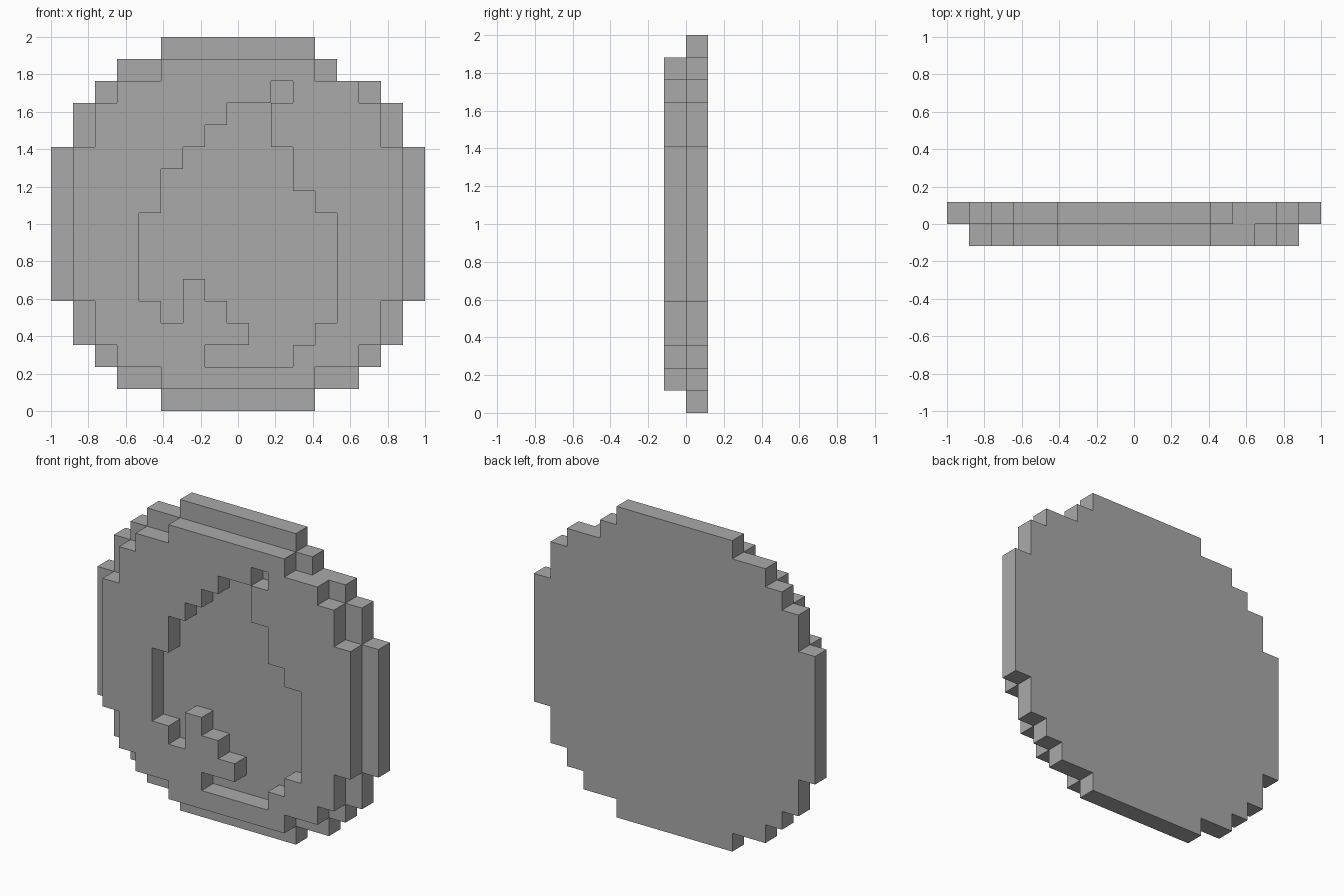
import bpy
import bmesh

if "Cube" in bpy.data.objects:
    bpy.data.objects.remove(bpy.data.objects["Cube"], do_unlink=True)

U = 2 / 17  # one block

grey = bpy.data.materials.new("plain grey")
grey.use_nodes = True
grey.diffuse_color = (0.4, 0.4, 0.4, 1)
grey.node_tree.nodes["Principled BSDF"].inputs["Base Color"].default_value = (0.4, 0.4, 0.4, 1)


def cells(bands):
    """Blocks from bands of (first row, last row, left column, right column)."""
    return {(c, r) for r0, r1, c0, c1 in bands
            for r in range(r0, r1 + 1) for c in range(c0, c1)}


def slab(name, blocks, y0, y1, back=False, joined=frozenset()):
    """One-block-thick slab; no walls towards blocks in joined."""
    bm = bmesh.new()

    def quad(*pts):
        bm.faces.new([bm.verts.new((c * U - 1, y, r * U)) for c, y, r in pts])

    for c, r in blocks:
        ring = [(c, r), (c + 1, r), (c + 1, r + 1), (c, r + 1)]
        quad(*[(a, y0, b) for a, b in ring])
        if back:
            quad(*[(a, y1, b) for a, b in reversed(ring)])
        # side walls: bottom, right, top, left
        for i, (dc, dr) in enumerate([(0, -1), (1, 0), (0, 1), (-1, 0)]):
            if (c + dc, r + dr) in blocks or (c + dc, r + dr) in joined:
                continue
            (a, b), (d, e) = ring[i], ring[(i + 1) % 4]
            quad((a, y0, b), (a, y1, b), (d, y1, e), (d, y0, e))
    bmesh.ops.remove_doubles(bm, verts=bm.verts[:], dist=1e-4)
    bmesh.ops.recalc_face_normals(bm, faces=bm.faces[:]) if back else None
    mesh = bpy.data.meshes.new(name)
    bm.to_mesh(mesh)
    bm.free()
    mesh.materials.append(grey)
    obj = bpy.data.objects.new(name, mesh)
    bpy.context.collection.objects.link(obj)
    return obj


# Round back plate, one corner block missing near the top
plate = cells([(0, 0, 5, 12), (1, 1, 3, 14), (2, 2, 2, 15), (3, 4, 1, 16),
               (5, 11, 0, 17), (12, 13, 1, 16), (14, 14, 2, 15),
               (15, 15, 3, 13), (16, 16, 5, 12)])

# Smaller round front layer
disc = cells([(1, 1, 5, 12), (2, 2, 3, 14), (3, 4, 2, 15), (5, 11, 1, 16),
              (12, 13, 2, 15), (14, 14, 3, 14), (15, 15, 5, 12)])

# Drop-shaped recess through the front layer
drop = cells([(2, 2, 7, 11), (3, 3, 6, 12), (4, 4, 5, 13), (5, 8, 4, 13),
              (9, 9, 5, 12), (10, 10, 5, 11), (11, 11, 6, 11),
              (12, 12, 7, 10), (13, 13, 8, 10), (14, 14, 10, 11)])

# Raised stepped accent inside the drop
accent = cells([(3, 3, 6, 9), (4, 4, 6, 8), (5, 5, 6, 7)])

rim = disc - drop
slab("back_plate", plate, 0, U, back=True)
slab("front_rim", rim, -U, 0, joined=accent)
slab("drop_accent", accent, -U, 0, joined=rim)
